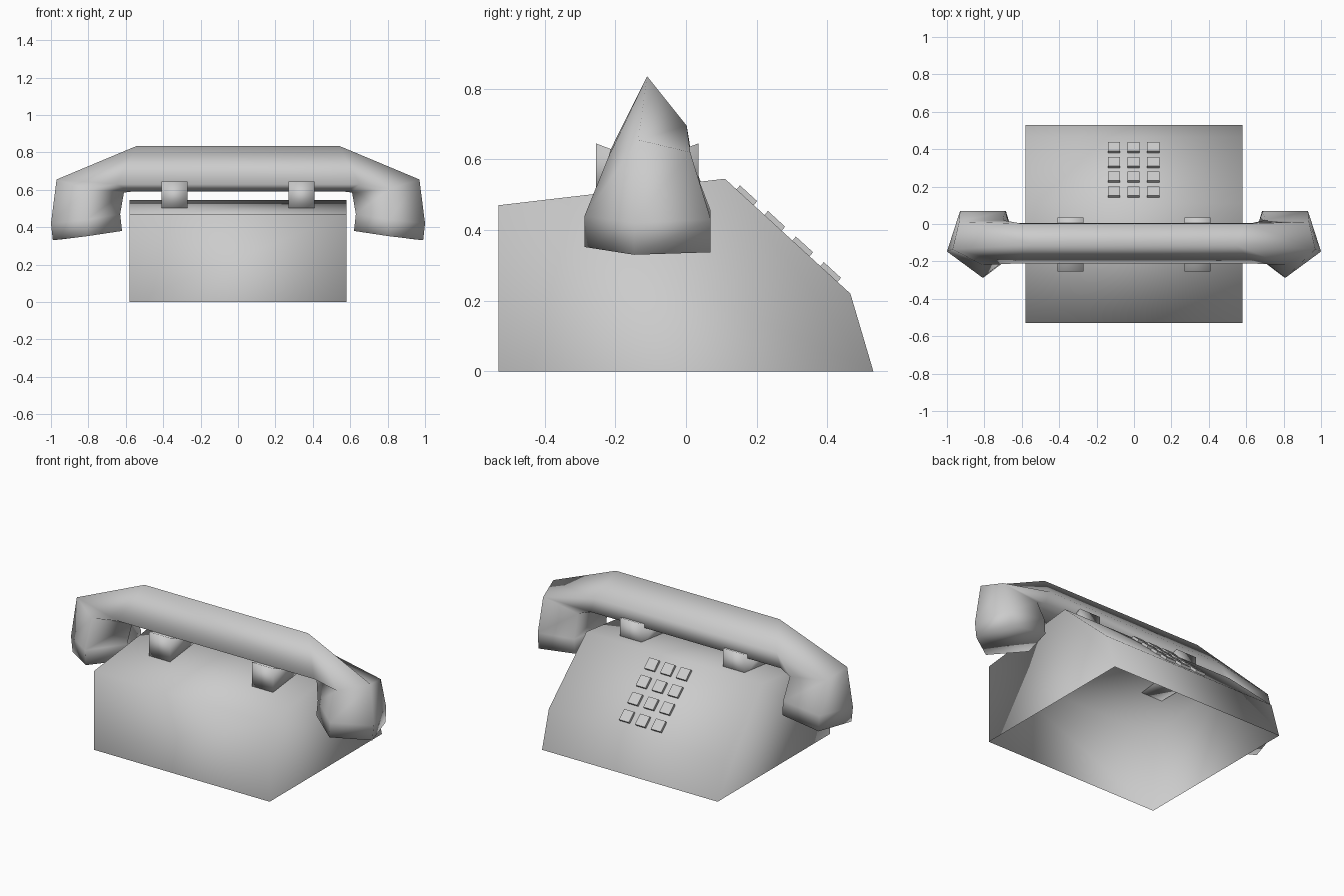
import bpy, math
from mathutils import Matrix

if "Cube" in bpy.data.objects:
    bpy.data.objects.remove(bpy.data.objects["Cube"])


def make(name, verts, faces, smooth=True):
    me = bpy.data.meshes.new(name)
    me.from_pydata(verts, [], faces)
    me.update()
    for p in me.polygons:
        p.use_smooth = smooth
    ob = bpy.data.objects.new(name, me)
    bpy.context.collection.objects.link(ob)
    return ob


def extrude_x(name, profile, x0, x1, skip=()):
    # profile is (y, z), counter-clockwise seen from +x
    n = len(profile)
    verts = [(x, y, z) for x in (x0, x1) for y, z in profile]
    faces = [(i, i + n, (i + 1) % n + n, (i + 1) % n)[::-1] for i in range(n) if i not in skip]
    faces += [tuple(range(n))[::-1], tuple(range(n, 2 * n))]
    return make(name, verts, faces)


# body shell, open underneath
body = [(-.53, 0), (.53, 0), (.465, .22), (.11, .545), (-.53, .47)]
extrude_x("phone_body", body, -.58, .58, skip=(0,))

# two cradle prongs with a V-shaped seat
prong = [(-.255, .5), (.035, .5), (.035, .645), (-.11, .59), (-.255, .645)]
for side, cx in (("left", -.34), ("right", .34)):
    extrude_x("cradle_" + side, prong, cx - .07, cx + .07)

# keypad buttons on the sloping face
slope = math.atan2(.325, .355)
corners = [(x, y, z) for z in (-.015, .015) for y in (-.033, .033) for x in (-.0325, .0325)]
box = [(0, 2, 3, 1), (4, 5, 7, 6), (0, 1, 5, 4), (2, 6, 7, 3), (0, 4, 6, 2), (1, 3, 7, 5)]
for row in range(4):
    for col in range(3):
        y = .167 + .079 * row
        z = .545 - (y - .11) * .325 / .355
        key = make(f"key_{row}_{col}", corners, box, smooth=False)
        key.matrix_world = Matrix.Translation((-.002 + (col - 1) * .105, y, z)) @ Matrix.Rotation(-slope, 4, 'X')

# handset: five-sided rings from grip to earpiece, mirrored to the other end
rings = [
    [(.54, -.11, .835), (.60, .002, .695), (.63, .005, .61), (.57, -.11, .59), (.65, -.212, .63)],
    [(.97, -.135, .655), (.935, .012, .62), (.70, .02, .585), (.61, -.13, .585), (.81, -.22, .605)],
    [(1.0, -.147, .42), (.93, .07, .43), (.69, .07, .455), (.63, -.147, .47), (.81, -.287, .44)],
    [(.99, -.147, .33), (.925, .07, .337), (.685, .07, .37), (.62, -.147, .38), (.805, -.287, .352)],
]
mirrored = [[(-x, y, z) for x, y, z in r] for r in reversed(rings)]
loops = mirrored + rings
verts = [v for r in loops for v in r]
faces = []
for k in range(len(loops) - 1):
    for i in range(5):
        j = (i + 1) % 5
        faces.append((k * 5 + i, k * 5 + j, k * 5 + 5 + j, k * 5 + 5 + i)[::-1])
last = (len(loops) - 1) * 5
faces += [(0, 1, 2, 3, 4), tuple(last + i for i in range(5))[::-1]]
handset = make("handset", verts, faces)

# make handset normals face outward
import bmesh
bm = bmesh.new()
bm.from_mesh(handset.data)
bmesh.ops.recalc_face_normals(bm, faces=bm.faces)
bm.to_mesh(handset.data)
bm.free()
